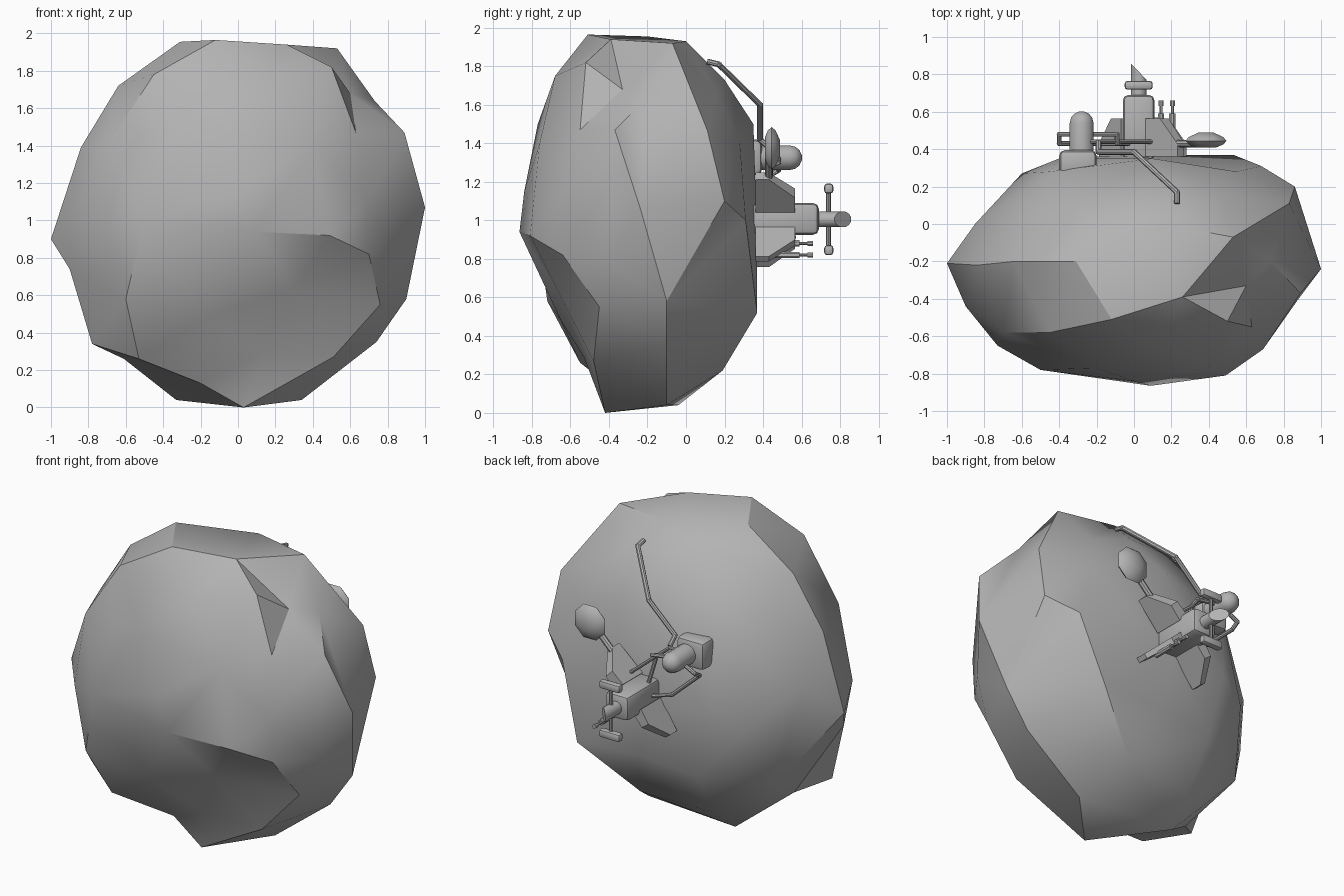
import bpy, bmesh, math
from mathutils import Vector, Matrix

if "Cube" in bpy.data.objects:
    bpy.data.objects.remove(bpy.data.objects["Cube"])

grey = bpy.data.materials.new("rock_grey")
grey.diffuse_color = (0.45, 0.45, 0.45, 1)
grey.use_nodes = True
grey.node_tree.nodes["Principled BSDF"].inputs["Base Color"].default_value = grey.diffuse_color


def finish(name, bm, angle=35):
    bmesh.ops.recalc_face_normals(bm, faces=bm.faces)
    me = bpy.data.meshes.new(name)
    bm.to_mesh(me)
    bm.free()
    me.materials.append(grey)
    ob = bpy.data.objects.new(name, me)
    bpy.context.collection.objects.link(ob)
    bpy.ops.object.select_all(action='DESELECT')
    bpy.context.view_layer.objects.active = ob
    ob.select_set(True)
    bpy.ops.object.shade_smooth_by_angle(angle=math.radians(angle))
    return ob


def box(name, lo, hi, bevel=0.0):
    lo, hi = Vector(lo), Vector(hi)
    bm = bmesh.new()
    bmesh.ops.create_cube(bm, size=1, matrix=Matrix.Translation((lo + hi) / 2) @ Matrix.Diagonal((*(hi - lo), 1)))
    if bevel:
        bmesh.ops.bevel(bm, geom=bm.edges[:], offset=bevel, segments=2, profile=0.5, affect='EDGES')
    return finish(name, bm)


def lathe(name, origin, profile, sides=12):
    """Turned part along +y from (distance, radius) pairs."""
    bm = bmesh.new()
    rings = []
    for d, r in profile:
        rings.append([bm.verts.new((origin[0] + r * math.cos(2 * math.pi * (i + .5) / sides), origin[1] + d,
                                    origin[2] + r * math.sin(2 * math.pi * (i + .5) / sides))) for i in range(sides)])
    for a, b in zip(rings, rings[1:]):
        for i in range(sides):
            bm.faces.new((a[i], a[(i + 1) % sides], b[(i + 1) % sides], b[i]))
    bm.faces.new(rings[0])
    bm.faces.new(rings[-1])
    return finish(name, bm)


def pipe(name, pts, r=0.013):
    """Round pipe with ball joints along a path."""
    bm = bmesh.new()
    pts = [Vector(p) for p in pts]
    for a, b in zip(pts, pts[1:]):
        d = b - a
        m = Matrix.Translation((a + b) / 2) @ d.to_track_quat('Z', 'Y').to_matrix().to_4x4()
        bmesh.ops.create_cone(bm, cap_ends=True, segments=8, radius1=r, radius2=r, depth=d.length, matrix=m)
    for p in pts[1:-1]:
        bmesh.ops.create_icosphere(bm, subdivisions=1, radius=r * 1.15, matrix=Matrix.Translation(p))
    return finish(name, bm)


def fin(name, root, tip, thick):
    """Tapered fin: y/offset outline swept from the body outward to the rock."""
    root, tip = Vector(root), Vector(tip)
    side = (tip - root).cross(Vector((0, 1, 0))).normalized() * thick
    outline = [(0, .36), (1, .36), (1, .43), (.45, .565), (0, .565)]
    bm = bmesh.new()
    for s, k in ((-1, 1), (1, 1)):
        vs = []
        for t, y in outline:
            p = root.lerp(tip, t) + side * s * (1 - .35 * t)
            vs.append(bm.verts.new((p.x, y, p.z)))
        bm.faces.new(vs)
    bm.verts.ensure_lookup_table()
    n = len(outline)
    for i in range(n):
        j = (i + 1) % n
        bm.faces.new([bm.verts[q] for q in (i, j, n + j, n + i)])
    return finish(name, bm)


# Asteroid: chosen corners, skinned by their direction from the middle
body = [(-.31, -.2, 1.955), (-.12, -.51, 1.965), (.15, 0, 1.93), (-.25, .05, 1.84), (-.64, -.2, 1.72),
        (-.45, -.58, 1.78), (.15, -.68, 1.75), (-.84, -.22, 1.39), (-.7, -.58, 1.4), (-.2, -.77, 1.5),
        (.4, -.76, 1.4), (-1, -.21, .9), (-.9, -.44, 1), (-.5, -.78, 1), (0, -.84, 1.15), (.69, -.67, 1.1),
        (1, -.24, 1.07), (.88, -.4, .8), (.9, -.1, .58), (.86, .2, 1.1), (.53, .37, .52), (.68, .31, 1),
        (.55, .28, 1.4), (.1, .35, 1.5), (-.45, .28, 1.4), (0, .37, .9), (-.4, .35, .95), (-.6, .27, .85),
        (-.85, 0, 1.1), (-.6, .05, 1.55), (-.7, .1, .45), (-.3, .32, .5), (.1, .36, .55), (.74, -.1, .35),
        (.34, -.1, .04), (-.33, -.04, .04), (.03, -.42, 0), (-.61, -.25, .26), (-.78, -.4, .34),
        (.2, .19, .22), (-.3, .15, .2), (-.9, -.35, .74), (.2, .2, 1.73)]
# Broken corner at the top right, chipped face low on the front, side and bottom nicks
chips = [(.26, -.39, 1.94), (.53, -.07, 1.92), (.5, -.52, 1.82), (.6, -.33, 1.68), (.63, -.55, 1.47),
         (.73, -.2, 1.64), (.83, .11, 1.47), (.47, .16, 1.65), (.89, -.37, 1.47),
         (.09, -.865, .94), (.49, -.81, .92), (.7, -.64, .82), (.76, -.45, .55), (.51, -.48, .27),
         (-.53, -.55, .26), (-.6, -.72, .58), (.14, -.53, .29), (.3, -.67, .64), (-.18, -.65, .48),
         (-.73, -.65, .95), (-.2, -.38, .13)]
bm = bmesh.new()
centre = Vector((0, -.22, 1))
place = {}
for p in body + chips:
    d = Vector(p) - centre
    place[bm.verts.new(Vector((d.x, d.y / .62, d.z)).normalized())] = Vector(p)
bmesh.ops.convex_hull(bm, input=bm.verts[:])
for v, p in place.items():
    if v.is_valid:
        v.co = p
finish("asteroid", bm, 32)

# Main module with its slant-cut nose
box("main_module", (-.06, .34, .925), (.11, .69, 1.09), .03)
nose = lathe("nose_tube", (.025, .66, 1.005), [(0, .042), (.15, .042)])
for v in nose.data.vertices:
    if v.co.y > .8:
        v.co.y = .815 - (v.co.x - .025) * 1.05

# Cross bar with two long pads
pipe("cross_bar", [(.025, .74, .83), (.025, .74, 1.18)], .012)
for z in (.845, 1.165):
    box("cross_bar_pad", (-.05, .718, z - .026), (.1, .765, z + .026), .015)

# Fins, gun mount and twin guns
fin("upper_fin", (.09, 0, 1.07), (.25, 0, 1.23), .04)
fin("lower_fin", (-.04, 0, .95), (-.17, 0, .77), .035)
fin("gun_mount", (.09, 0, .95), (.27, 0, .8), .025)
box("gun_rail", (.1, .42, .9), (.13, .57, .925), .006)
for x, z in ((.145, .88), (.205, .82)):
    lathe("gun", (x, .45, z), [(0, .018), (.14, .018), (.14, .009), (.18, .009), (.18, .014), (.21, .014)], 8)

# Dish on a short stem
pipe("dish_stem", [(.21, .43, 1.2), (.36, .43, 1.35)], .02)
lathe("dish", (.385, .41, 1.375), [(0, .06), (.015, .1), (.035, .118), (.055, .1), (.078, .045)], 8)

# Storage tank on its base
box("tank_base", (-.4, .25, 1.235), (-.2, .395, 1.42), .03)
lathe("tank", (-.28, .37, 1.325), [(0, .066), (.17, .066), (.2, .058), (.22, .04), (.232, .012)])

# Pipework
pipe("inner_pipe", [(-.28, .48, 1.33), (-.09, .48, 1.3), (-.09, .43, 1.28), (-.02, .43, 1.05)])
pipe("outer_pipe", [(-.28, .48, 1.32), (-.4, .48, 1.26), (-.4, .43, 1.23), (-.2, .43, 1.05), (-.04, .43, 1)])
pipe("brace_pipe", [(-.24, .44, 1.36), (-.19, .44, 1.36), (.12, .44, 1.1)], .011)
pipe("long_pipe", [(-.19, .44, 1.37), (-.19, .385, 1.42), (0, .385, 1.6), (.23, .17, 1.81), (.23, .11, 1.825)], .015)
